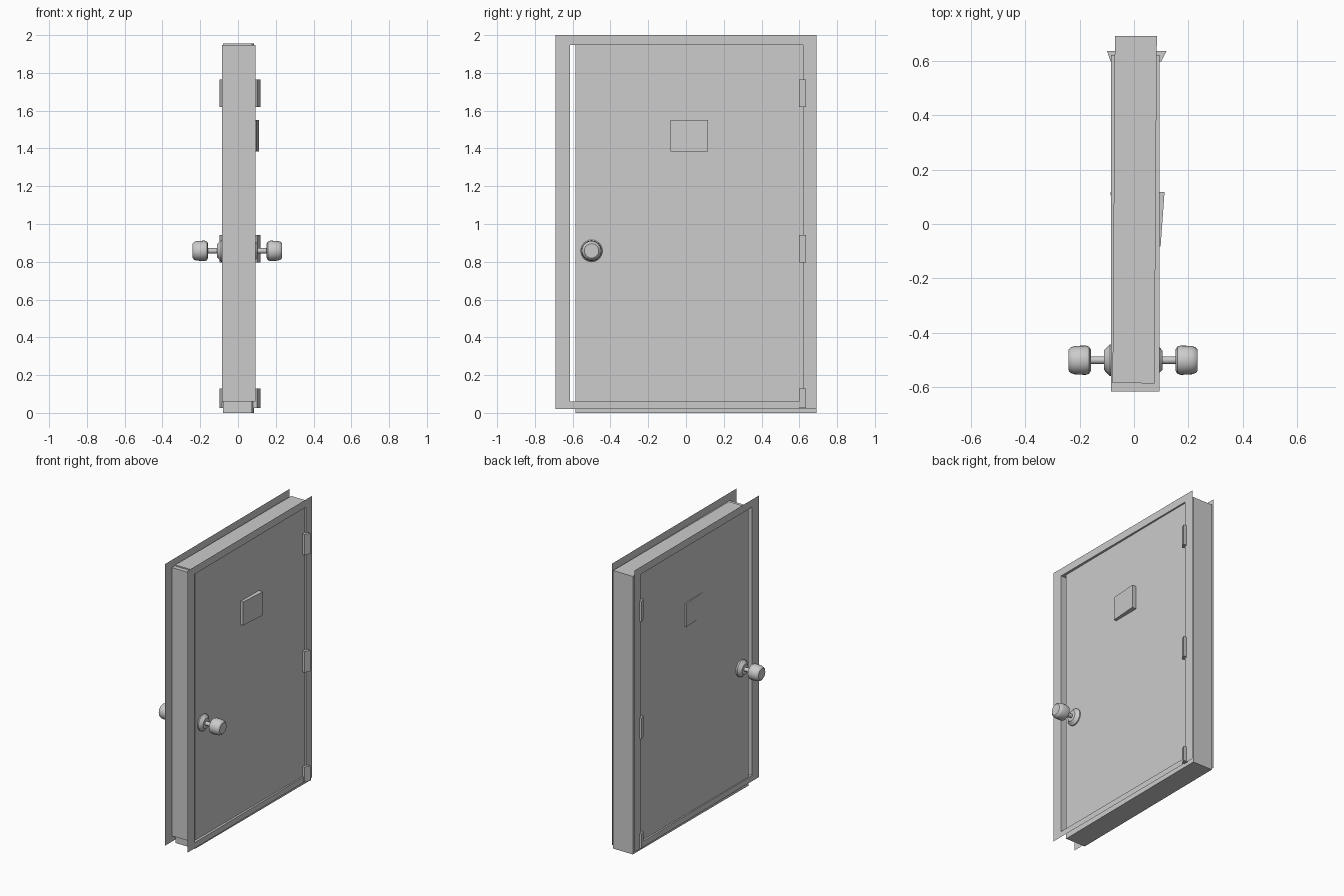
import bpy, bmesh, math
from mathutils import Matrix

cube = bpy.data.objects.get("Cube")
if cube:
    bpy.data.objects.remove(cube, do_unlink=True)

grey = bpy.data.materials.new("plain grey")
grey.use_nodes = True
grey.diffuse_color = (0.6, 0.6, 0.6, 1)
grey.node_tree.nodes["Principled BSDF"].inputs["Base Color"].default_value = grey.diffuse_color


def finish(name, bm, fix_normals=True):
    if fix_normals:
        bmesh.ops.recalc_face_normals(bm, faces=bm.faces[:])
    mesh = bpy.data.meshes.new(name)
    bm.to_mesh(mesh)
    bm.free()
    mesh.materials.append(grey)
    obj = bpy.data.objects.new(name, mesh)
    bpy.context.collection.objects.link(obj)
    return obj


def prism(name, outline, z0, z1):
    """Vertical prism with an (x, y) outline."""
    bm = bmesh.new()
    base = bm.faces.new([bm.verts.new((x, y, z0)) for x, y in outline])
    grown = bmesh.ops.extrude_face_region(bm, geom=[base])["geom"]
    top = [v for v in grown if isinstance(v, bmesh.types.BMVert)]
    bmesh.ops.translate(bm, verts=top, vec=(0, 0, z1 - z0))
    return finish(name, bm)


# Frame: thin casing on both sides, joined by the jamb around the opening
def frame(name, outer, inner, x0, x1):
    bm = bmesh.new()
    rings = []
    for (ya, yb, za, zb), x in ((outer, x0), (inner, x0), (inner, x1), (outer, x1)):
        corners = ((ya, za), (yb, za), (yb, zb), (ya, zb))
        rings.append([bm.verts.new((x, y, z)) for y, z in corners])
    for a, b in zip(rings, rings[1:]):
        for i in range(4):
            j = (i + 1) % 4
            bm.faces.new((b[i], b[j], a[j], a[i]))
    return finish(name, bm, False)


frame("door_frame", (-0.692, 0.692, 0.02, 2.0), (-0.615, 0.62, 0.06, 1.947), -0.084, 0.093)

# Door leaf, very slightly ajar
bm = bmesh.new()
bmesh.ops.create_cube(bm, size=1, matrix=Matrix.Diagonal((0.154, 1.275, 1.955, 1)))
door = finish("door_leaf", bm)
door.location = (0.0025, 0.053, 0.9775)
door.rotation_euler.z = -0.0067

# Hinges, passing through to both sides
hinge = ((-0.086, 0.597), (0.1, 0.597), (0.119, 0.635), (-0.099, 0.635))
for name, z0, z1 in (("lower", 0.025, 0.13), ("middle", 0.795, 0.943), ("upper", 1.62, 1.765)):
    prism(name + "_hinge", hinge, z0, z1)

# Tilted plaque
prism("plaque", ((-0.076, -0.083), (0.0975, -0.083), (0.112, 0.117), (-0.086, 0.117)), 1.385, 1.55)

# Knobs with their round backplates, turned about the x axis
knob_profile = ((0.07, 0), (0.07, 0.058), (0.086, 0.058), (0.107, 0.036), (0.107, 0.014),
                (0.155, 0.014), (0.155, 0.038), (0.162, 0.05), (0.175, 0.054),
                (0.215, 0.052), (0.23, 0.047), (0.237, 0.038), (0.237, 0))
knobs = []
for name, side in (("left_knob", 1), ("right_knob", -1)):
    bm = bmesh.new()
    verts = [bm.verts.new((side * x, r, 0)) for x, r in knob_profile]
    edges = [bm.edges.new(pair) for pair in zip(verts, verts[1:])]
    bmesh.ops.spin(bm, geom=verts + edges, cent=(0, 0, 0), axis=(1, 0, 0),
                   angle=math.tau, steps=24)
    bmesh.ops.remove_doubles(bm, verts=bm.verts[:], dist=0.0002)
    knob = finish(name, bm)
    knob.location = (-0.003, -0.5, 0.858)
    knobs.append(knob)

bpy.ops.object.select_all(action="DESELECT")
for knob in knobs:
    knob.select_set(True)
bpy.context.view_layer.objects.active = knobs[0]
bpy.ops.object.shade_smooth_by_angle(angle=math.radians(35))
